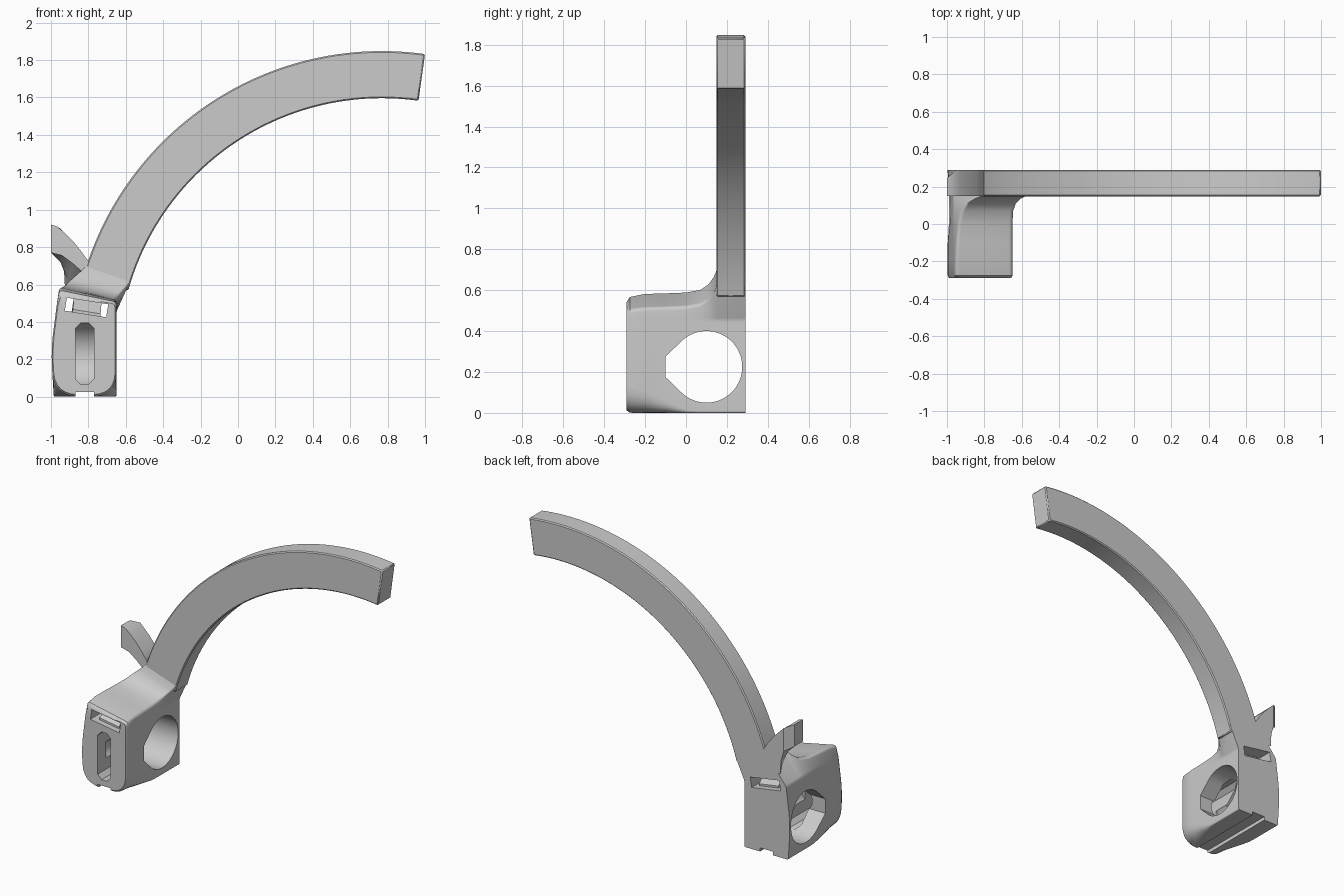
import bpy, bmesh, math
from mathutils import Vector

if "Cube" in bpy.data.objects:
    bpy.data.objects.remove(bpy.data.objects["Cube"])

grey = bpy.data.materials.new("plain_grey")
grey.use_nodes = True
colour = (0.6, 0.6, 0.6, 1)
grey.diffuse_color = colour
grey.node_tree.nodes["Principled BSDF"].inputs["Base Color"].default_value = colour


def loft(name, sections, across=False):
    """Skin (y, [(x, z), ...]) outlines; across=True runs along x instead."""
    bm = bmesh.new()
    rings = [[bm.verts.new((d, u, z) if across else (u, d, z)) for u, z in pts]
             for d, pts in sections]
    n = len(rings[0])
    for a, b in zip(rings, rings[1:]):
        for i in range(n):
            j = (i + 1) % n
            bm.faces.new((a[i], a[j], b[j], b[i]))
    bm.faces.new(rings[0][::-1])
    bm.faces.new(rings[-1])
    if bm.calc_volume(signed=True) < 0:
        bmesh.ops.reverse_faces(bm, faces=bm.faces)
    mesh = bpy.data.meshes.new(name)
    bm.to_mesh(mesh)
    bm.free()
    mesh.materials.append(grey)
    ob = bpy.data.objects.new(name, mesh)
    bpy.context.collection.objects.link(ob)
    return ob


def smooth(ob):
    bpy.ops.object.select_all(action='DESELECT')
    ob.select_set(True)
    bpy.context.view_layer.objects.active = ob
    bpy.ops.object.shade_smooth_by_angle(angle=math.radians(32))


def rounded(corners, steps=6):
    """Round each (x, z, radius) corner with a small quadratic curve."""
    out = []
    for i, (x, z, r) in enumerate(corners):
        p = Vector((x, z))
        a = Vector(corners[i - 1][:2]) - p
        b = Vector(corners[(i + 1) % len(corners)][:2]) - p
        a, b = p + a.normalized() * r, p + b.normalized() * r
        for k in range(steps + 1):
            t = k / steps
            out.append(tuple(a * (1 - t) ** 2 + p * 2 * t * (1 - t) + b * t * t))
    return out


def cut(target, cutter):
    cutter.hide_render = True
    mod = target.modifiers.new(cutter.name, 'BOOLEAN')
    mod.operation, mod.solver, mod.object = 'DIFFERENCE', 'EXACT', cutter
    bpy.context.view_layer.objects.active = target
    bpy.ops.object.modifier_apply(modifier=mod.name)
    bpy.data.objects.remove(cutter)


def box(x0, x1, z0, z1, tilt=0):
    cx, cz = (x0 + x1) / 2, (z0 + z1) / 2
    c, s = math.cos(tilt), math.sin(tilt)
    return [(cx + (x - cx) * c - (z - cz) * s, cz + (x - cx) * s + (z - cz) * c)
            for x, z in ((x0, z0), (x1, z0), (x1, z1), (x0, z1))]


# Clamp body: y, bottom corner radius, top left, top right, inset scale
stations = [
    (-0.29, 0.13, -0.95, 0.555, -0.652, 0.505, 0.96),
    (-0.275, 0.13, -0.955, 0.57, -0.65, 0.507, 1),
    (-0.2, 0.11, -0.955, 0.585, -0.65, 0.515, 1),
    (-0.1, 0.06, -0.95, 0.588, -0.65, 0.518, 1),
    (0.0, 0.015, -0.94, 0.592, -0.65, 0.522, 1),
    (0.07, 0.01, -0.92, 0.605, -0.645, 0.535, 1),
    (0.11, 0.01, -0.89, 0.63, -0.63, 0.555, 1),
    (0.135, 0.01, -0.85, 0.665, -0.605, 0.585, 1),
    (0.15, 0.01, -0.81, 0.70, -0.575, 0.62, 1),
    (0.29, 0.01, -0.81, 0.70, -0.575, 0.62, 1),
]
sections = []
for y, r, lx, lz, rx, rz, scale in stations:
    top = 0.02 if y < 0.1 else 0.01
    pts = rounded([(-0.985, 0, r), (-0.65, 0, r), (-0.65, 0.455, 0.012), (rx, rz, top),
                   (lx, lz, top), (-0.968, 0.5, 0.012), (-1, 0.25, 0.1)])
    sections.append((y, [(-0.82 + (x + 0.82) * scale, 0.28 + (z - 0.28) * scale)
                         for x, z in pts]))
body = loft("clamp_body", sections)

# Cross hole: a circle drawn out to a blunt point at the front
hy, hz, hr = 0.1, 0.225, 0.175
outline = [(-0.1, hz + 0.05), (-0.1, hz - 0.05)]
for i in range(49):
    a = math.radians(-135 + 270 * i / 48)
    outline.append((hy + hr * math.cos(a), hz + hr * math.sin(a)))
cut(body, loft("cross_hole_cutter", [(-1.2, outline), (-0.4, outline)], across=True))

# Front bolt slot, bolt seat, strap tunnel and bottom groove
slot = rounded([(x, z, 0.03) for x, z in box(-0.87, -0.77, 0.065, 0.395)], 1)
cut(body, loft("bolt_slot_cutter", [(-0.4, slot), (0.05, slot)]))
seat = [(-0.82 + 0.075 * math.cos(i * math.pi / 16), 0.23 + 0.075 * math.sin(i * math.pi / 16))
        for i in range(32)]
cut(body, loft("bolt_seat_cutter", [(-0.2, seat), (0, seat)]))
tilt = math.radians(-9)
tunnel = box(-0.922, -0.698, 0.442, 0.512, tilt)
cut(body, loft("strap_tunnel_cutter", [(-0.4, tunnel), (0.4, tunnel)]))
groove = box(-0.87, -0.77, -0.1, 0.025)
cut(body, loft("bottom_groove_cutter", [(-0.4, groove), (0.4, groove)]))
smooth(body)

# Bar the strap wraps round inside the tunnel
bar = box(-0.885, -0.735, 0.435, 0.519, tilt)
thin = box(-0.885, -0.735, 0.435, 0.455, tilt)
smooth(loft("strap_bar", [(-0.25, thin), (-0.18, bar), (0.18, bar), (0.25, thin)]))

# Curved arm
start, end, steps = math.radians(15.6), math.radians(98), 64
angles = [start + (end - start) * i / steps for i in range(steps + 1)]
arc = lambda r, seq: [(0.769 - r * math.cos(a), 0.188 + r * math.sin(a)) for a in seq]
profile = arc(1.66, angles) + arc(1.408, angles[::-1])
arm = loft("curved_arm", [(0.148, profile), (0.29, profile)])
bevel = arm.modifiers.new("edge", 'BEVEL')
bevel.width, bevel.segments, bevel.limit_method = 0.007, 1, 'ANGLE'
bevel.angle_limit = math.radians(40)
smooth(arm)

# Hooked fin beside the arm, its underside sloping down to the back
upper = [(-0.97, 0.912), (-0.93, 0.88), (-0.88, 0.83), (-0.84, 0.78), (-0.8, 0.725)]
front = [(-1, 0.92)] + upper + [(-0.79, 0.62), (-0.83, 0.665), (-0.88, 0.71),
                                (-0.94, 0.755), (-1, 0.77)]
middle = [(-1, 0.92)] + upper + [(-0.79, 0.6), (-0.86, 0.6), (-0.91, 0.63),
                                 (-0.95, 0.72), (-1, 0.77)]
back = [(-0.95, 0.9), (-0.945, 0.895)] + upper[1:] + [(-0.79, 0.6), (-0.88, 0.57),
                                (-0.925, 0.58), (-0.93, 0.67), (-0.95, 0.74)]
smooth(loft("hook_fin", [(0.15, front), (0.245, middle), (0.29, back)]))
